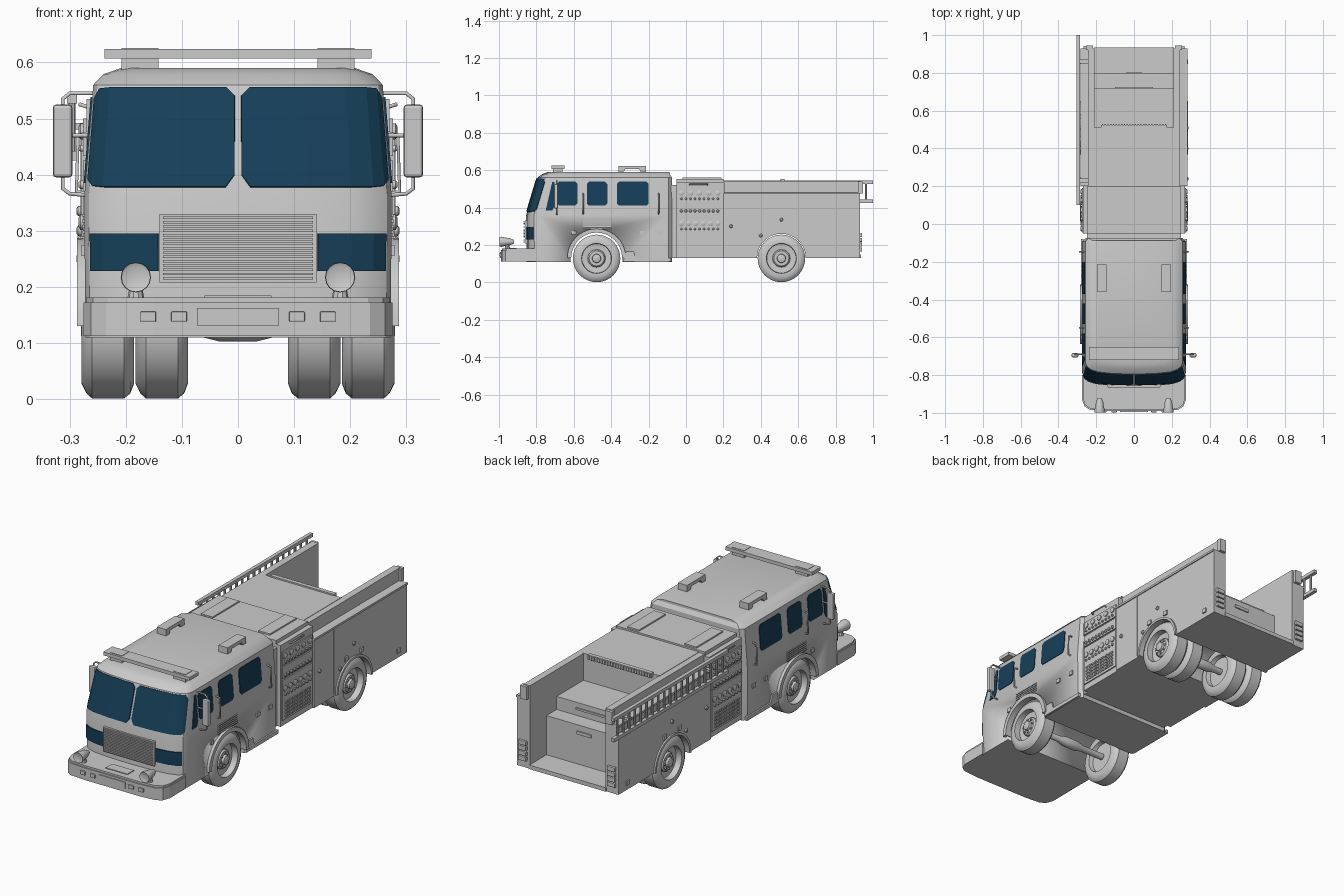
import bpy, bmesh, math
from mathutils import Vector

if "Cube" in bpy.data.objects:
    bpy.data.objects.remove(bpy.data.objects["Cube"])

glass = bpy.data.materials.new("blue_glass")
glass.diffuse_color = (0.008, 0.05, 0.1, 1)
glass.use_nodes = True
glass.node_tree.nodes["Principled BSDF"].inputs["Base Color"].default_value = glass.diffuse_color


def mesh(name, verts, faces, mat=None, smooth=False):
    bm = bmesh.new()
    vs = [bm.verts.new(v) for v in verts]
    for f in faces:
        bm.faces.new([vs[i] for i in f])
    bmesh.ops.recalc_face_normals(bm, faces=bm.faces)
    me = bpy.data.meshes.new(name)
    bm.to_mesh(me)
    bm.free()
    o = bpy.data.objects.new(name, me)
    bpy.context.collection.objects.link(o)
    if mat:
        me.materials.append(mat)
    if smooth:
        activate(o)
        bpy.ops.object.shade_smooth_by_angle(angle=math.radians(32))
    return o


def activate(o):
    bpy.ops.object.select_all(action='DESELECT')
    o.select_set(True)
    bpy.context.view_layer.objects.active = o


def modify(o, kind, **kw):
    m = o.modifiers.new(kind, kind)
    for k, v in kw.items():
        setattr(m, k, v)
    activate(o)
    bpy.ops.object.modifier_apply(modifier=m.name)
    return o


def loft(name, rings, **kw):
    n = len(rings[0])
    faces = [(r * n + i, r * n + (i + 1) % n, (r + 1) * n + (i + 1) % n, (r + 1) * n + i)
             for r in range(len(rings) - 1) for i in range(n)]
    faces += [tuple(range(n)), tuple(range((len(rings) - 1) * n, len(rings) * n))]
    return mesh(name, [p for r in rings for p in r], faces, **kw)


def prism(name, pts, axis, a, b, **kw):
    put = {'x': lambda p, t: (t, p[0], p[1]), 'y': lambda p, t: (p[0], t, p[1]),
           'z': lambda p, t: (p[0], p[1], t)}[axis]
    return loft(name, [[put(p, t) for p in pts] for t in (a, b)], **kw)


def box(name, x0, x1, y0, y1, z0, z1, bevel=0, mat=None):
    o = prism(name, [(x0, y0), (x1, y0), (x1, y1), (x0, y1)], 'z', z0, z1, mat=mat)
    return modify(o, 'BEVEL', width=bevel, segments=2) if bevel else o


def lathe(name, prof, c, axis='x', n=32, s=1):
    rings = []
    for t, r in prof:
        ring = []
        for i in range(n):
            a = 2 * math.pi * i / n
            u, v = r * math.cos(a), r * math.sin(a)
            d = {'x': (s * t, u, v), 'y': (u, t, v), 'z': (u, v, t)}[axis]
            ring.append(Vector(c) + Vector(d))
        rings.append(ring)
    return loft(name, rings, smooth=n > 10)


def tube(name, pts, r):
    cu = bpy.data.curves.new(name, 'CURVE')
    cu.dimensions, cu.bevel_depth, cu.bevel_resolution, cu.use_fill_caps = '3D', r, 1, True
    sp = cu.splines.new('POLY')
    sp.points.add(len(pts) - 1)
    for p, q in zip(sp.points, pts):
        p.co = (*q, 1)
    o = bpy.data.objects.new(name, cu)
    bpy.context.collection.objects.link(o)
    activate(o)
    bpy.ops.object.convert(target='MESH')


def cut_well(objs, y, r):
    c = lathe("well_cutter", [(-.4, r), (.4, r)], (0, y, .131))
    for o in objs:
        modify(o, 'BOOLEAN', object=c, operation='DIFFERENCE', solver='EXACT')
    bpy.data.objects.remove(c)


# Cab: plan outlines (height, half width, front) lofted upward
LEVELS = [(.11, .272, .852), (.36, .274, .855), (.56, .258, .795), (.579, .24, .768), (.59, .208, .74)]
BOW = [(0, 0), (.45, .004), (.74, .012), (.88, .024), (.97, .042), (1, .065)]


def lerp_table(t, tab):
    for a, b in zip(tab, tab[1:]):
        if t <= b[0]:
            k = (t - a[0]) / (b[0] - a[0])
            return [p + k * (q - p) for p, q in zip(a[1:], b[1:])]
    return list(tab[-1][1:])


def on_front(u, z, out=0):
    w, f = lerp_table(z, LEVELS)
    return (w * u, -f + lerp_table(u, BOW)[0] - out, z)


rings = []
for i, (z, w, f) in enumerate(LEVELS):
    rear = -.075 - (.012 if i > 2 else 0)
    half = [on_front(u, z) for u, _ in BOW] + [(w, rear - .018, z), (w - .018, rear, z)]
    rings.append(half + [(-x, y, z) for x, y, z in half[:0:-1]])
cab = loft("cab", rings, smooth=True)
cut_well([cab], -.478, .14)


# Windscreen panes and lower front blue panels
def front_pane(name, cols, s):
    verts = [(s * p[0], p[1], p[2]) for u, lo, hi in cols for p in (on_front(u, lo, .002), on_front(u, hi, .002))]
    faces = [(2 * i, 2 * i + 2, 2 * i + 3, 2 * i + 1) for i in range(len(cols) - 1)]
    modify(mesh(name, verts, faces, glass), 'SOLIDIFY', thickness=.006, offset=0)


for s in (1, -1):
    front_pane("windscreen", [(.022, .40, .54), (.08, .378, .555), (.45, .378, .555), (.74, .378, .555),
                              (.88, .378, .555), (.95, .38, .553), (.98, .39, .535)], s)
    front_pane("front_blue_panel", [(u, .228, .295) for u in (.52, .74, .88, .96)], s)

# Side windows, door handles, grab rails and vents
for s in (1, -1):
    def side(name, pts, out, mat=None):
        r = [[(s * (lerp_table(z, LEVELS)[0] + o), y, z) for y, z in pts] for o in (-.004, out)]
        return loft(name, r, mat=mat)
    for y0, y1 in ((-.69, -.58), (-.53, -.42), (-.37, -.2)):
        c = .012
        side("side_window", [(y0 + c, .41), (y1 - c, .41), (y1, .41 + c), (y1, .538 - c), (y1 - c, .538),
                             (y0 + c, .538), (y0, .538 - c), (y0, .41 + c)], .003, glass)
    side("quarter_window", [(-.75, .385), (-.715, .385), (-.702, .41), (-.702, .535), (-.715, .538)], .003, glass)
    for y in (-.6, -.235, -.14):
        side("door_handle", [(y - .012, .255), (y + .012, .255), (y + .012, .275), (y - .012, .275)], .006)
    for i in range(5):
        z = .285 + i * .01
        side("side_vent_slat", [(-.55, z), (-.4, z), (-.4, z + .005), (-.55, z + .005)], .004)
    for y in (-.55, -.147):
        tube("grab_rail", [(s * .265, y, .365), (s * .288, y, .37), (s * .285, y, .47), (s * .262, y, .475)], .004)
    side("cab_step", [(-.335, .112), (-.08, .112), (-.08, .13), (-.27, .13), (-.28, .165), (-.32, .165)], .008)

# Grille
box("grille_frame", -.14, .14, -.862, -.84, .208, .33)
for i in range(15):
    z = .213 + i * .0077
    box("grille_slat", -.134, .134, -.868, -.85, z, z + .0042)

# Front bumper with lights
half = [(.275, -.8), (.275, -.93), (.262, -.965), (.235, -.983), (.15, -.99)]
def plan(k, d):
    return [(x * k, y + d) for x, y in half] + [(-x * k, y + d) for x, y in half[::-1]]
prism("bumper", plan(1, 0), 'z', .112, .172)
prism("bumper_deck", plan(.985, .006), 'z', .17, .181)
box("bumper_panel", -.073, .073, -.995, -.98, .131, .162)
box("deck_plate", -.06, .06, -.955, -.905, .178, .185)
for s in (1, -1):
    for x in (.105, .16):
        box("bumper_light", s * x - .014, s * x + .014, -.997, -.98, .138, .156, .002)
    lathe("siren", [(-.995, .02), (-.998, .026), (-.985, .027), (-.965, .022), (-.945, .02), (-.92, .01)],
          (s * .182, 0, .217), 'y', 16)
    lathe("siren_stand", [(.175, .016), (.195, .012), (.21, .01)], (s * .182, -.955, 0), 'z', 10)

# Roof light bar and roof rails
box("light_bar", -.238, .238, -.72, -.65, .607, .624)
for s in (1, -1):
    box("light_bar_mount", s * .175 - .033, s * .175 + .033, -.71, -.66, .585, .626)
    prism("roof_rail", [(-.36, .588), (-.335, .588), (-.325, .605), (-.25, .605), (-.24, .588), (-.215, .588),
                        (-.215, .622), (-.36, .622)], 'x', s * .145, s * .195)

# Mirrors
for s in (1, -1):
    box("mirror", s * .3125 - .0175, s * .3125 + .0175, -.706, -.684, .395, .525, .006)
    tube("mirror_frame", [(s * .255, -.69, .545), (s * .3, -.69, .545), (s * .312, -.69, .535), (s * .312, -.69, .375),
                          (s * .3, -.69, .366), (s * .265, -.69, .363)], .004)
    tube("mirror_brace", [(s * .26, -.69, .47), (s * .3, -.69, .47)], .004)

# Pump section
box("cab_gap", -.25, .25, -.08, -.045, .13, .52)
box("pump_house", -.27, .27, -.05, .205, .13, .535)
box("pump_roof", -.245, .245, -.05, .2, .535, .553)
for s in (1, -1):
    box("roof_plate", s * .158 - .032, s * .158 + .032, -.02, .19, .55, .56)
    for z0, z1 in ((.16, .36), (.368, .425), (.433, .5)):
        x0, x1 = sorted((s * .265, s * .276))
        box("pump_panel", x0, x1, -.045, .19, z0, z1)
    for z, n, r in ((.477, 5, .014), (.447, 9, .006), (.382, 9, .008), (.315, 6, .014), (.285, 9, .006)):
        for i in range(n):
            y = -.025 + .195 * i / (n - 1)
            lathe("gauge", [(.27, r), (.281, r), (.284, r * .6)], (0, y, z), 'x', 12, s)
    for j in range(5):
        for i in range(10):
            y, z = -.025 + i * .0205, .172 + j * .017
            x0, x1 = sorted((s * .27, s * .281))
            box("valve_button", x0, x1, y, y + .012, z, z + .009)
    tube("pump_handle", [(s * .265, .02, .52), (s * .282, .02, .525), (s * .282, .115, .525), (s * .265, .115, .52)], .004)

# Rear body: stepped hose bed and the side walls
bed = prism("hose_bed", [(.2, .13), (.935, .13), (.935, .15), (.8, .15), (.8, .345), (.72, .345), (.72, .41),
                         (.51, .41), (.51, .545), (.2, .545)], 'x', -.212, .212)
walls = [prism("body_wall", [(s * x, z) for x, z in ((.208, .13), (.279, .13), (.279, .475), (.243, .48),
                                                     (.243, .543), (.208, .543))], 'y', .2, .93) for s in (1, -1)]
cut_well([bed] + walls, .51, .133)
box("bed_ribbed_edge", -.175, .175, .505, .525, .53, .552)
for i in range(24):
    x = -.17 + i * .0145
    box("bed_rib", x, x + .007, .52, .53, .53, .55)
box("bed_slot", -.04, .04, .79, .806, .30, .315)
box("bed_slot", -.1, .1, .712, .726, .375, .385)
for s in (1, -1):
    box("wall_post", s * .235 - .018, s * .235 + .018, .92, .945, .475, .54)
    def patch(name, y0, y1, z0, z1, out=.286):
        x0, x1 = sorted((s * .27, s * out))
        box(name, x0, x1, y0, y1, z0, z1)
    patch("wall_trim", .2, .93, .468, .478, .284)
    patch("locker_seam", .353, .357, .14, .468, .281)
    for y, z in ((.45, .28), (.57, .28), (.86, .165)):
        patch("wall_fitting", y - .012, y + .012, z - .01, z + .012)
    for y, z in ((.24, .3), (.51, .335), (.4, .25)):
        lathe("wall_cap", [(.27, .01), (.285, .009), (.288, .005)], (0, y, z), 'x', 12, s)
    for i in range(4):
        z = .165 + i * .026
        box("tail_light", s * .245 - .022, s * .245 + .022, .925, .942, z, z + .021, .002)

# Ladder on the left side
for z in (.425, .527):
    box("ladder_rail", -.305, -.287, .1, 1, z, z + .017)
for i in range(19):
    lathe("ladder_rung", [(.43, .006), (.535, .006)], (-.296, .135 + i * .046, 0), 'z', 8)
for y in (.22, .85):
    box("ladder_bracket", -.298, -.24, y, y + .02, .48, .492)

# Fender arches
def arch(name, y, r0, r1):
    a = [math.pi * i / 20 for i in range(21)]
    pts = [(y + r1 * math.cos(t), .13 + r1 * math.sin(t)) for t in a]
    pts += [(y + r0 * math.cos(t), .13 + r0 * math.sin(t)) for t in a[::-1]]
    for s in (1, -1):
        prism(name, pts, 'x', s * .255, s * .287, smooth=True)
arch("front_fender", -.478, .136, .157)
arch("rear_fender", .51, .13, .142)

# Wheels, hubs and axles
TYRE = [(.04, .03), (.03, .07), (.03, .078), (.0, .08), (-.001, .1), (.008, .118), (.018, .127),
        (.075, .127), (.086, .118), (.093, .1), (.092, .08), (.07, .075), (.07, .02)]
for s in (1, -1):
    for y, xs in ((-.478, (.278,)), (.51, (.278, .182))):
        for x in xs:
            lathe("tyre", [(-t, r) for t, r in TYRE], (s * x, y, .128), 'x', 32, s)
        lathe("wheel_hub", [(-.06, .05), (-.02, .047), (-.012, .04), (-.012, .024), (.0, .022), (.004, .012)],
              (s * .272, y, .128), 'x', 20, s)
        for i in range(8):
            a = math.pi * i / 4
            lathe("wheel_nut", [(-.02, .005), (-.006, .005)],
                  (s * .272, y + .033 * math.cos(a), .128 + .033 * math.sin(a)), 'x', 6, s)
for y in (-.478, .51):
    lathe("axle", [(-.2, .016), (-.07, .016), (-.035, .025), (.035, .025), (.07, .016), (.2, .016)], (0, y, .128), 'x', 16)
